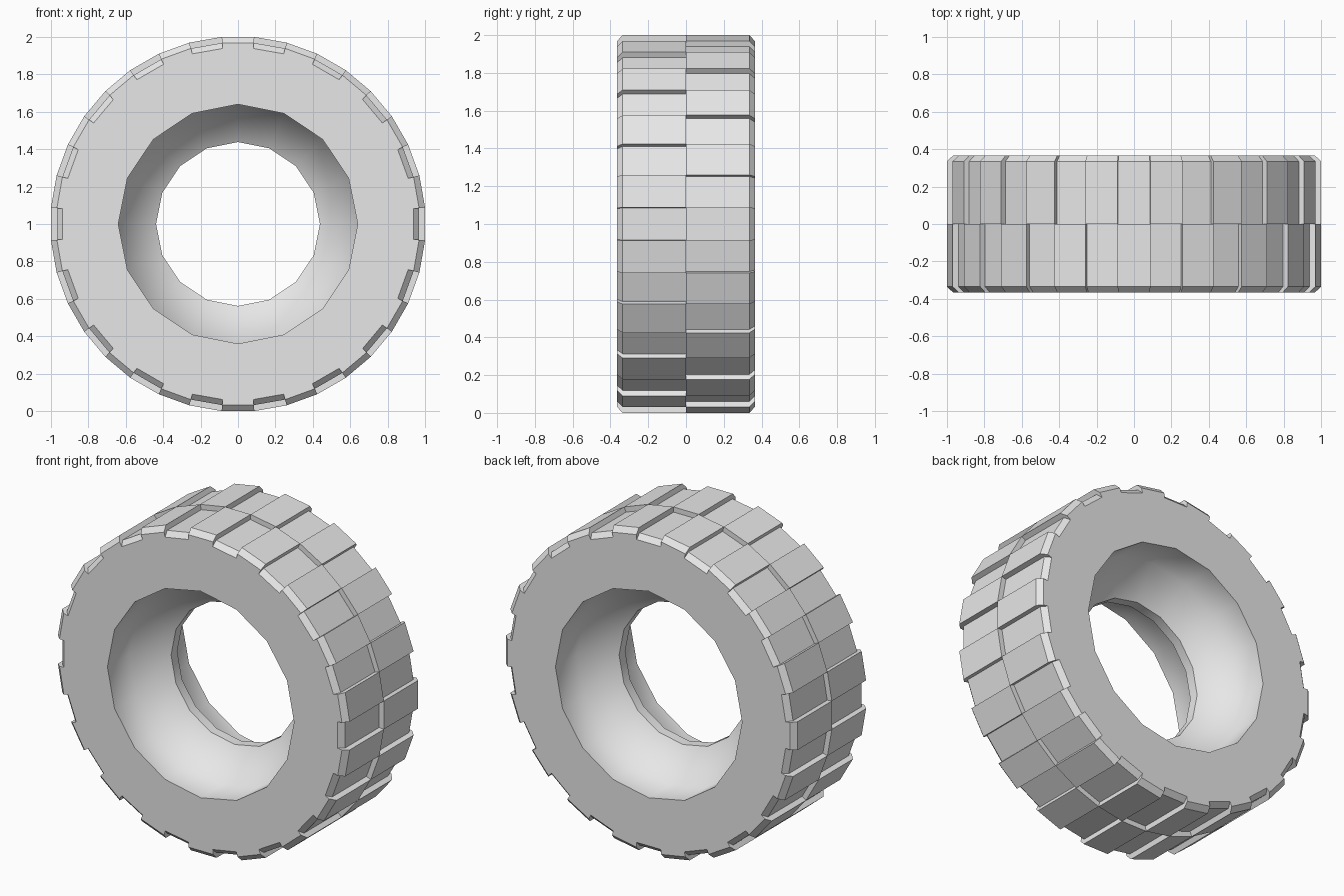
import bpy, bmesh
from math import sin, cos, radians, pi

cube = bpy.data.objects.get("Cube")
if cube:
    bpy.data.objects.remove(cube)

rubber = bpy.data.materials.new("grey_rubber")
rubber.use_nodes = True
GREY = (0.8, 0.8, 0.8, 1)
rubber.diffuse_color = GREY
rubber.node_tree.nodes["Principled BSDF"].inputs["Base Color"].default_value = GREY

HALF, EDGE = 0.365, 0.335              # half width, start of the chamfer
TOP, FLOOR, FACE = 1.004, 0.972, 0.942  # block, groove and side-face radii
BLOCKS = 18
STEP = 2 * pi / BLOCKS


def point(bm, y, r, angle):
    """Vertex at an angle measured from the top, around the axle."""
    return bm.verts.new((r * sin(angle), y, 1 + r * cos(angle)))


def lathe(bm, profile, sides, start=0.0):
    """Revolve a (y, radius) profile; return its rings and faces."""
    rings = [[point(bm, y, r, start + 2 * pi * i / sides) for i in range(sides)]
             for y, r in profile]
    faces = []
    for a, b in zip(rings, rings[1:]):
        for i in range(sides):
            j = (i + 1) % sides
            faces.append(bm.faces.new((a[i], a[j], b[j], b[i])))
    return rings, faces


def ring_edges(bm, ring):
    return [bm.edges.get((ring[i - 1], ring[i])) for i in range(len(ring))]


def finish(bm, name):
    bmesh.ops.recalc_face_normals(bm, faces=bm.faces)
    mesh = bpy.data.meshes.new(name)
    bm.to_mesh(mesh)
    bm.free()
    mesh.materials.append(rubber)
    obj = bpy.data.objects.new(name, mesh)
    bpy.context.collection.objects.link(obj)
    return obj


# Tyre body: chamfered outside, stepped and tapered hole, flat side walls
bm = bmesh.new()
outer, _ = lathe(bm, [(-HALF, FACE), (-EDGE, FLOOR), (EDGE, FLOOR), (HALF, FACE)],
                 2 * BLOCKS, STEP / 4)
half_hole = [(-HALF, 0.64), (-0.155, 0.64), (-0.03, 0.438)]
hole_profile = half_hole + [(-y, r) for y, r in reversed(half_hole)]
inner, hole_faces = lathe(bm, hole_profile, 16)
for f in hole_faces:
    f.smooth = True
for k in (0, 2, 3, 5):
    for e in ring_edges(bm, inner[k]):
        e.smooth = False
for k in (0, -1):
    bmesh.ops.triangle_fill(bm, use_beauty=True, use_dissolve=False,
                            edges=ring_edges(bm, outer[k]) + ring_edges(bm, inner[k]))
finish(bm, "tyre_body")

# Tread blocks: two rows, staggered by half a step
SECTION = [(0, FLOOR), (0, TOP), (EDGE, TOP), (HALF, FLOOR), (HALF, FACE), (EDGE, FLOOR)]
for side, name in ((-1, "front_tread_blocks"), (1, "back_tread_blocks")):
    bm = bmesh.new()
    for i in range(BLOCKS):
        centre = STEP * (i + (0.5 if side > 0 else 0))
        a, b = ([point(bm, side * y, r, centre + s * STEP / 4) for y, r in SECTION]
                for s in (-1, 1))
        bm.faces.new(a)
        bm.faces.new(b[::-1])
        for k in range(len(SECTION)):
            bm.faces.new((a[k - 1], a[k], b[k], b[k - 1]))
    finish(bm, name)
